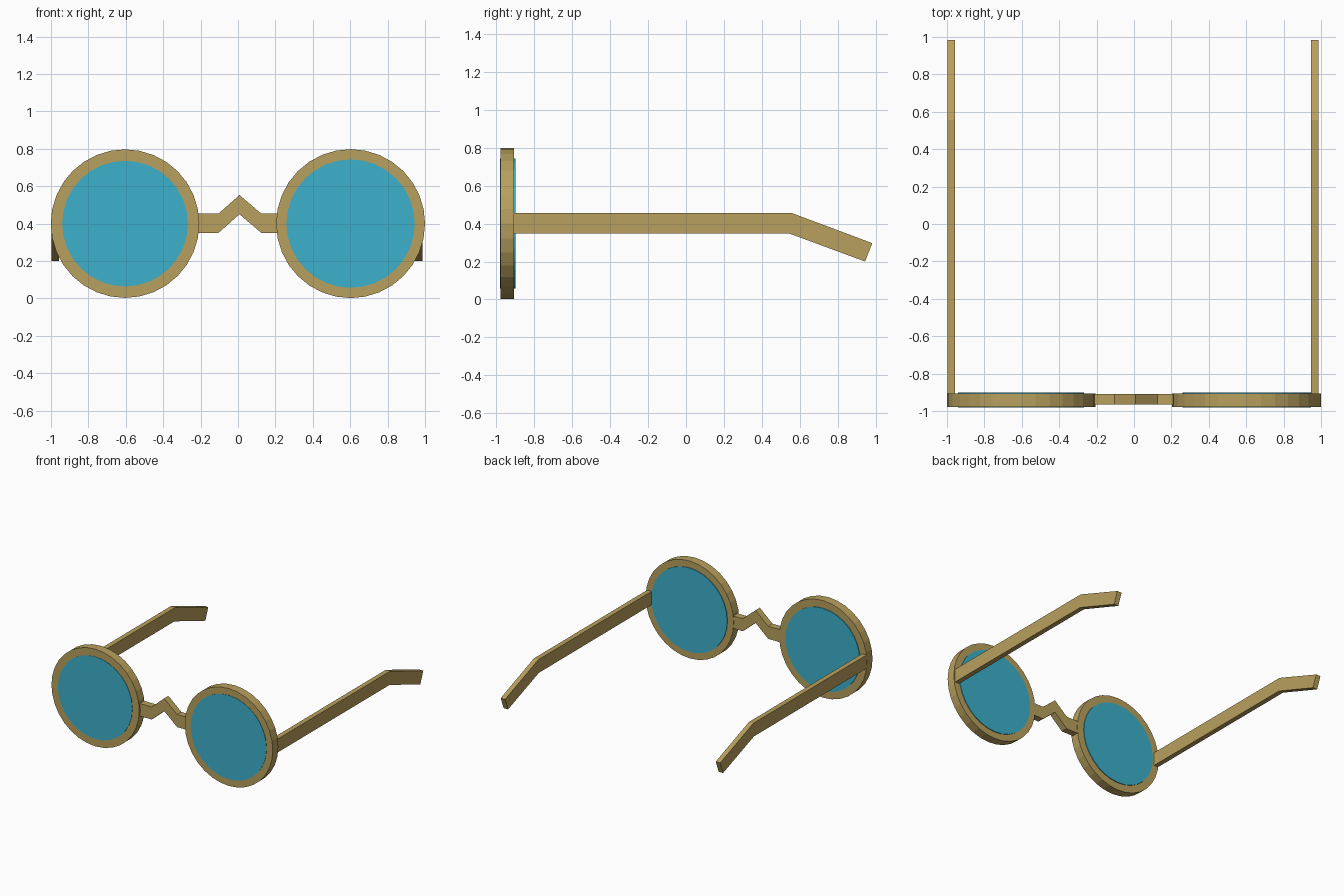
import bpy, bmesh
from math import sin, cos, tau

cube = bpy.data.objects.get("Cube")
if cube:
    bpy.data.objects.remove(cube, do_unlink=True)


def material(name, rgb):
    m = bpy.data.materials.new(name)
    m.use_nodes = True
    m.diffuse_color = (*rgb, 1)
    m.node_tree.nodes["Principled BSDF"].inputs["Base Color"].default_value = (*rgb, 1)
    return m


brass = material("brass", (0.48, 0.35, 0.11))
glass = material("blue glass", (0.045, 0.44, 0.60))


def finish(bm, name, mat):
    bmesh.ops.recalc_face_normals(bm, faces=bm.faces)
    mesh = bpy.data.meshes.new(name)
    bm.to_mesh(mesh)
    bm.free()
    mesh.materials.append(mat)
    obj = bpy.data.objects.new(name, mesh)
    bpy.context.collection.objects.link(obj)
    return obj


def extrude(name, faces, offset, mat):
    """Extrude flat outline faces, each a list of 3D points, by an offset."""
    bm = bmesh.new()
    for points in faces:
        bm.faces.new([bm.verts.new(p) for p in points])
    bmesh.ops.remove_doubles(bm, verts=bm.verts, dist=1e-5)
    region = bmesh.ops.extrude_face_region(bm, geom=bm.faces[:], use_keep_orig=True)
    moved = [g for g in region["geom"] if isinstance(g, bmesh.types.BMVert)]
    bmesh.ops.translate(bm, verts=moved, vec=offset)
    return finish(bm, name, mat)


SIDES = 32
CENTRE_Z = 0.4


def circle(cx, radius, y):
    return [(cx + radius * cos(tau * i / SIDES), y, CENTRE_Z + radius * sin(tau * i / SIDES))
            for i in range(SIDES)]


def strip(top, bottom):
    """Quads between two matching rows of points."""
    return [[top[i], top[i + 1], bottom[i + 1], bottom[i]] for i in range(len(top) - 1)]


# Rims and lenses
for side, cx, rim_r, lens_r in (("left", 0.602, 0.398, 0.343), ("right", -0.604, 0.397, 0.336)):
    outer, inner = circle(cx, rim_r, -0.979), circle(cx, lens_r, -0.979)
    ring = strip(outer + outer[:1], inner + inner[:1])
    extrude(side + "_rim", ring, (0, 0.072, 0), brass)
    extrude(side + "_lens", [circle(cx, lens_r, -0.982)], (0, 0.081, 0), glass)

# Peaked nose bridge
xs = (-0.215, -0.105, 0.008, 0.125, 0.215)
rise = (0, 0, 0.1, 0, 0)
bridge = strip([(x, -0.965, 0.453 + r) for x, r in zip(xs, rise)],
               [(x, -0.965, 0.35 + r) for x, r in zip(xs, rise)])
extrude("nose_bridge", bridge, (0, 0.055, 0), brass)

# Temple arms with drooping ends
for side, x in (("left", 0.947), ("right", -0.997)):
    arm = strip([(x, -0.91, 0.457), (x, 0.555, 0.457), (x, 0.983, 0.297)],
                [(x, -0.91, 0.347), (x, 0.547, 0.347), (x, 0.945, 0.2)])
    extrude(side + "_temple", arm, (0.04, 0, 0), brass)
